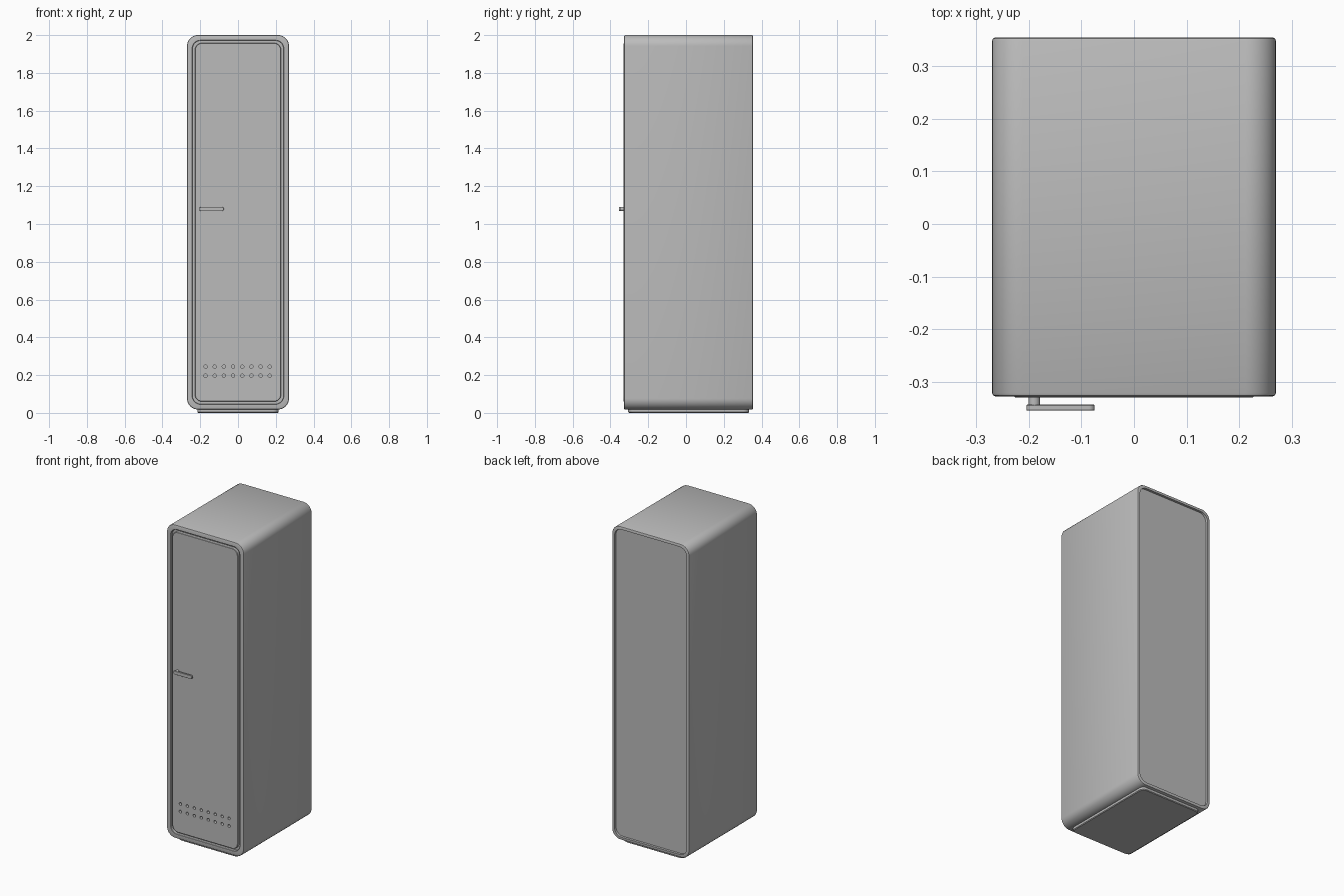
import bpy, bmesh, math

if "Cube" in bpy.data.objects:
    bpy.data.objects.remove(bpy.data.objects["Cube"])

# One plain grey for every part
grey = bpy.data.materials.new("warm grey")
grey.use_nodes = True
GREY = (0.5, 0.5, 0.5, 1)
grey.diffuse_color = GREY
grey.node_tree.nodes["Principled BSDF"].inputs["Base Color"].default_value = GREY


def rounded(cx, cy, hw, hh, r, n=10):
    """Outline of a rounded rectangle."""
    pts = []
    for k, (sx, sy) in enumerate([(1, 1), (-1, 1), (-1, -1), (1, -1)]):
        for i in range(n + 1):
            a = math.pi / 2 * (k + i / n)
            pts.append((cx + sx * (hw - r) + r * math.cos(a),
                        cy + sy * (hh - r) + r * math.sin(a)))
    return pts


def along_y(p, q, d):
    return (p, d, q)


def along_z(p, q, d):
    return (p, q, d)


def tube(bm, outlines, place):
    """Bridge outlines given as (points, depth); return the end rings."""
    rings = [[bm.verts.new(place(p, q, d)) for p, q in pts] for pts, d in outlines]
    for a, b in zip(rings, rings[1:]):
        for i in range(len(a)):
            j = (i + 1) % len(a)
            bm.faces.new((a[i], a[j], b[j], b[i]))
    return rings[0], rings[-1]


def finish(bm, name):
    bmesh.ops.recalc_face_normals(bm, faces=bm.faces)
    mesh = bpy.data.meshes.new(name)
    bm.to_mesh(mesh)
    bm.free()
    mesh.materials.append(grey)
    ob = bpy.data.objects.new(name, mesh)
    bpy.context.collection.objects.link(ob)
    bpy.ops.object.select_all(action="DESELECT")
    bpy.context.view_layer.objects.active = ob
    ob.select_set(True)
    bpy.ops.object.shade_smooth_by_angle(angle=math.radians(35))
    return ob


def solid(name, outlines, place):
    bm = bmesh.new()
    for ring in tube(bm, outlines, place):
        bm.faces.new(ring)
    return finish(bm, name)


def shell(inset):
    """Cabinet outline shrunk by inset."""
    return rounded(0, 1.009, 0.27 - inset, 0.991 - inset, 0.058 - 0.5 * inset)


# Cabinet: door recess, softened rims, sides and recessed back panel
FRONT, BACK = -0.328, 0.355
solid("cabinet_body", [(shell(i), y) for i, y in [
    (0.029, FRONT + 0.018), (0.029, FRONT + 0.002), (0.031 - 0.004, FRONT),
    (0.006, FRONT), (0.0018, FRONT + 0.0018), (0, FRONT + 0.006),
    (0, BACK - 0.006), (0.0018, BACK - 0.0018), (0.006, BACK),
    (0.018, BACK), (0.018, BACK - 0.015)]], along_y)

# Door with two rows of vent holes
bm = bmesh.new()
DOOR = -0.330
_, rim = tube(bm, [(shell(i), y) for i, y in [
    (0.042, FRONT + 0.018), (0.042, DOOR + 0.002), (0.044, DOOR)]], along_y)
rims = [rim]
for z in (0.197, 0.245):
    for c in range(8):
        hole = rounded(-0.172 + c * 0.0486, z, 0.009, 0.009, 0.0089, 4)
        rims.append(tube(bm, [(hole, FRONT + 0.018), (hole, DOOR)], along_y)[1])
edges = [bm.edges.get((r[i - 1], r[i])) for r in rims for i in range(len(r))]
bmesh.ops.triangle_fill(bm, use_beauty=True, edges=edges, normal=(0, -1, 0))
finish(bm, "door")

# Handle: round post carrying a flat bar with rounded ends
solid("handle_post", [(rounded(-0.190, 1.079, 0.011, 0.011, 0.0109, 6), y)
                      for y in (DOOR + 0.004, -0.346)], along_y)
solid("handle_bar", [(rounded(-0.140, 1.079, 0.065 - i, 0.011 - i, 0.0105 - i), y)
                     for i, y in [(0.001, -0.344), (0, -0.345),
                                  (0, -0.354), (0.001, -0.355)]], along_y)

# Plinth under the cabinet
solid("plinth", [(rounded(0, 0.014, 0.215 - i, 0.320 - i, 0.03), z)
                 for i, z in [(0.004, 0), (0, 0.004), (0, 0.03)]], along_z)
